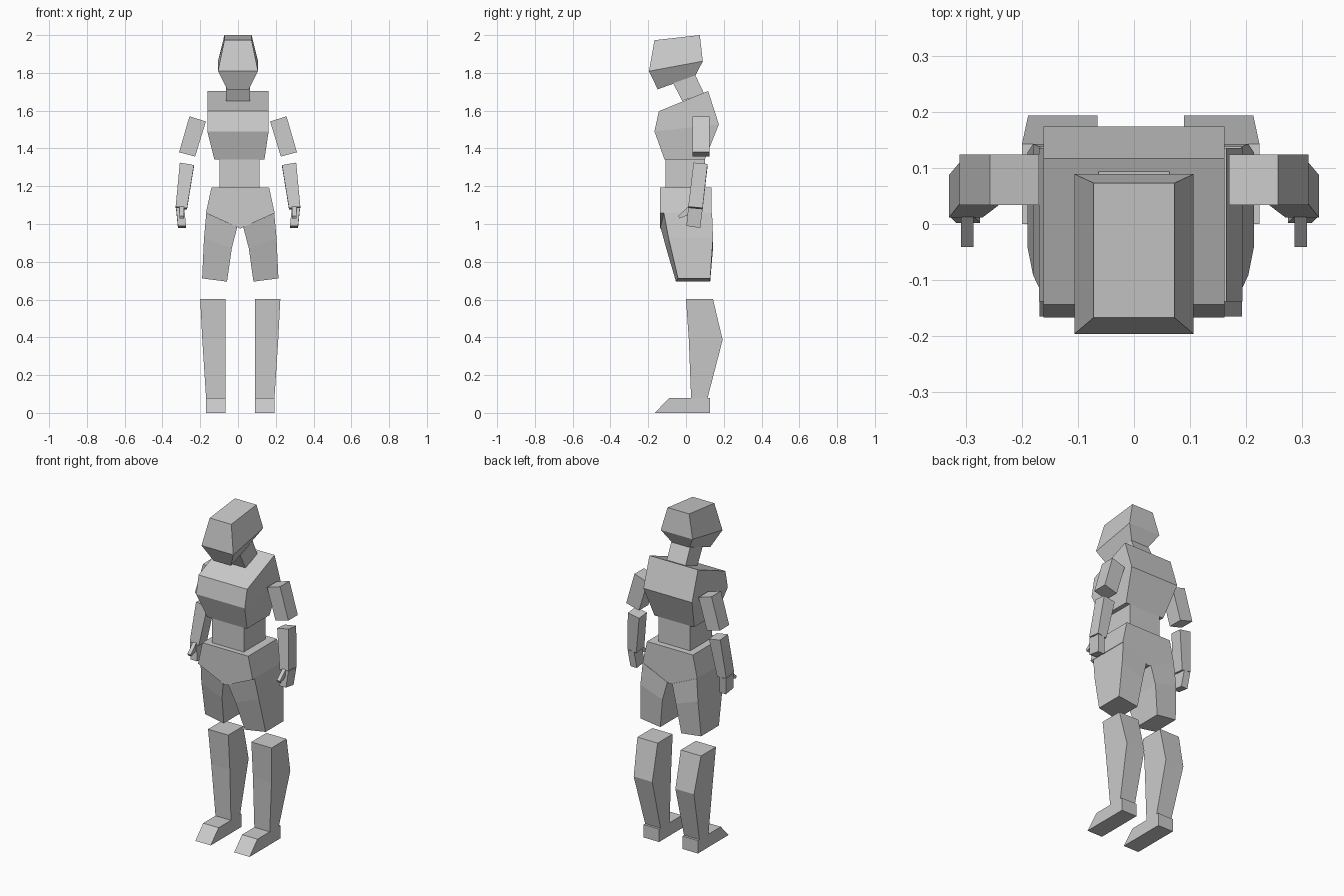
import bpy, bmesh

grey = bpy.data.materials.new("light_grey")
grey.diffuse_color = (0.6, 0.6, 0.6, 1)
LEG_X = 0.012  # the lower body sits slightly off centre


def loft(name, rings):
    """Closed flat-faced solid through rings of matching corners."""
    bm = bmesh.new()
    loops = [[bm.verts.new(p) for p in ring] for ring in rings]
    n = len(loops[0])
    for a, b in zip(loops, loops[1:]):
        for i in range(n):
            j = (i + 1) % n
            bm.faces.new((a[i], a[j], b[j], b[i]))
    bm.faces.new(loops[0])
    bm.faces.new(loops[-1])
    bmesh.ops.recalc_face_normals(bm, faces=bm.faces)
    mesh = bpy.data.meshes.new(name)
    bm.to_mesh(mesh)
    bm.free()
    mesh.materials.append(grey)
    obj = bpy.data.objects.new(name, mesh)
    bpy.context.collection.objects.link(obj)
    return obj


def tilted(x0, x1, yf, zf, yb, zb):
    """Ring level across x: front edge (yf, zf), back edge (yb, zb)."""
    return [(x0, yf, zf), (x1, yf, zf), (x1, yb, zb), (x0, yb, zb)]


def sloped(xi, zi, xo, zo, yfi, yfo, yb):
    """Ring with different heights on its inner and outer edges."""
    return [(xi, yfi, zi), (xo, yfo, zo), (xo, yb, zo), (xi, yb, zi)]


def pair(name, rings, centre=0.0):
    for side, s in (("left", -1), ("right", 1)):
        loft(f"{side}_{name}",
             [[(centre + s * x, y, z) for x, y, z in r] for r in rings])


# Head and neck
loft("head", [
    tilted(-0.058, 0.058, -0.15, 1.713, 0.05, 1.785),
    tilted(-0.106, 0.106, -0.196, 1.809, 0.089, 1.862),
    tilted(-0.072, 0.072, -0.167, 1.973, 0.073, 2.0)])
loft("neck", [
    tilted(-0.063, 0.063, -0.02, 1.652, 0.096, 1.69),
    tilted(-0.063, 0.063, -0.068, 1.745, 0.05, 1.787)])

# Torso
loft("chest", [
    tilted(-0.125, 0.14, -0.114, 1.342, 0.10, 1.342),
    tilted(-0.162, 0.162, -0.167, 1.49, 0.174, 1.528),
    tilted(-0.162, 0.162, -0.144, 1.597, 0.117, 1.704)])
loft("abdomen", [
    tilted(-0.098, 0.114, -0.108, 1.18, 0.10, 1.18),
    tilted(-0.098, 0.114, -0.108, 1.342, 0.10, 1.342)])

# Hips: five-sided profile run front to back
hip_profile = [(-0.153, 1.192), (0.153, 1.192), (0.182, 1.058),
               (0, 0.976), (-0.182, 1.058)]
loft("hips", [[(LEG_X + x, y, z) for x, z in hip_profile]
              for y in (-0.138, 0.136)])

# Legs, from the slanted hip joint down to the feet
pair("thigh", [
    sloped(0.016, 0.983, 0.180, 1.057, -0.135, -0.117, 0.138),
    sloped(0.045, 0.872, 0.192, 0.925, -0.105, -0.092, 0.143),
    sloped(0.070, 0.695, 0.202, 0.712, -0.053, -0.042, 0.128)], LEG_X)
pair("lower_leg", [
    tilted(0.077, 0.212, 0.0, 0.602, 0.143, 0.602),
    tilted(0.077, 0.201, 0.015, 0.387, 0.194, 0.387),
    tilted(0.078, 0.181, 0.027, 0.078, 0.114, 0.078)], LEG_X)
pair("foot", [
    tilted(0.078, 0.181, -0.165, 0.0, 0.128, 0.0),
    tilted(0.078, 0.181, -0.09, 0.078, 0.128, 0.078)], LEG_X)

# Arms
pair("upper_arm", [
    sloped(0.170, 1.543, 0.257, 1.570, 0.034, 0.034, 0.124),
    sloped(0.227, 1.357, 0.312, 1.380, 0.034, 0.034, 0.124)])
pair("forearm", [
    [(0.233, 0.04, 1.312), (0.308, 0.04, 1.325),
     (0.308, 0.114, 1.318), (0.233, 0.114, 1.305)],
    [(0.270, 0.012, 1.083), (0.330, 0.012, 1.092),
     (0.330, 0.088, 1.085), (0.270, 0.088, 1.076)]])

# Hands and thumbs
pair("hand", [
    tilted(0.285, 0.328, 0.012, 1.087, 0.088, 1.08),
    tilted(0.275, 0.318, 0.002, 0.99, 0.075, 0.979)])
pair("thumb", [
    tilted(0.287, 0.309, 0.03, 1.055, 0.015, 1.095),
    tilted(0.287, 0.309, -0.034, 1.03, -0.041, 1.043)])
